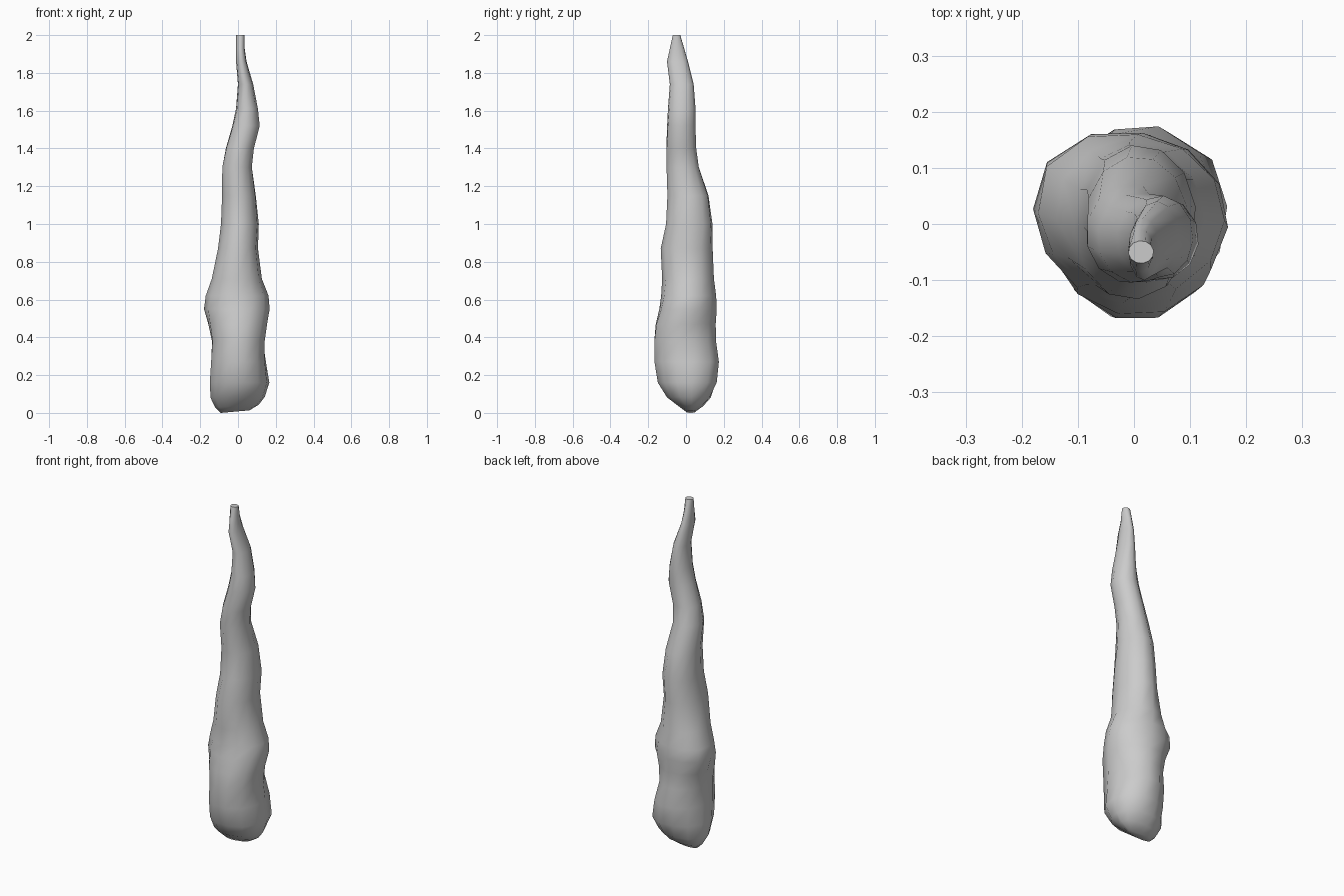
import bpy
import bmesh
from math import cos, sin, radians, tau, exp

SIDES = 12

# Profile in hundredths: height, then left/right limits (x) and front/back limits (y)
PROFILE = [
    (1, -9, 6, 0, 5), (3, -12, 11, -4, 9), (8, -14.5, 14, -10, 13),
    (16, -15, 16, -15, 15.5), (27, -14.5, 14.5, -17, 17), (38, -14, 14, -17, 16.5),
    (47, -15.5, 15, -16, 16), (55, -17, 16.5, -14, 16), (62, -16, 16, -13, 15.5),
    (71, -13.5, 12.5, -12.5, 14.5), (87, -10.5, 10.5, -14, 14), (100, -9, 11, -11.5, 14),
    (115, -8.5, 9.5, -10, 12), (130, -8.5, 7.5, -10.5, 7), (140, -6.5, 8.5, -10.5, 5.5),
    (152, -3, 11.5, -10, 5), (161, -1, 10.5, -9.5, 5), (174, 0, 8, -8.5, 4),
    (186, -1, 4.5, -10, 1), (193, -1, 3.5, -8.5, -1), (200, -1, 3.5, -7, -3),
]

# Swellings and hollows: direction in degrees, height, vertical reach, amount
LUMPS = [(50, 0.2, 0.09, 0.025), (140, 0.6, 0.1, 0.025), (-40, 0.45, 0.1, 0.01),
         (-75, 0.95, 0.12, -0.012), (45, 0.42, 0.06, -0.012)]


def swelling(angle, z):
    """Radial offset from the lumps at a point of the surface."""
    total = 0.0
    for direction, height, reach, amount in LUMPS:
        facing = max(0.0, cos(angle - radians(direction)))
        total += amount * facing ** 4 * exp(-((z - height) / reach) ** 2)
    return total


def add_ring(bm, row, index):
    """One oval cross-section, turned a little further at each level."""
    z, left, right, front, back = (value / 100 for value in row)
    ring = []
    for side in range(SIDES):
        angle = tau * side / SIDES + index * 0.06
        bump = swelling(angle, z)
        x = (left + right) / 2 + ((right - left) / 2 * 1.01 + bump) * cos(angle)
        y = (front + back) / 2 + ((back - front) / 2 * 1.01 + bump) * sin(angle)
        # The underside leans up towards one side
        lean = 0.1 * max(0.0, x + 0.09) * max(0.0, 1 - z / 0.1)
        ring.append(bm.verts.new((x, y, z + lean - (0.01 if index == 0 else 0))))
    return ring


def make_material(name, colour):
    material = bpy.data.materials.new(name)
    material.use_nodes = True
    material.diffuse_color = colour
    material.node_tree.nodes["Principled BSDF"].inputs["Base Color"].default_value = colour
    return material


default_cube = bpy.data.objects.get("Cube")
if default_cube:
    bpy.data.objects.remove(default_cube, do_unlink=True)

# Crooked tapering body, skinned between the rings and capped at both ends
bm = bmesh.new()
rings = [add_ring(bm, row, index) for index, row in enumerate(PROFILE)]
for lower, upper in zip(rings, rings[1:]):
    for side in range(SIDES):
        following = (side + 1) % SIDES
        bm.faces.new((lower[side], lower[following], upper[following], upper[side]))
bm.faces.new(list(reversed(rings[0])))
bm.faces.new(rings[-1])
bmesh.ops.recalc_face_normals(bm, faces=bm.faces)

mesh = bpy.data.meshes.new("tapered_spike")
bm.to_mesh(mesh)
bm.free()
spike = bpy.data.objects.new("tapered_spike", mesh)
bpy.context.collection.objects.link(spike)
mesh.materials.append(make_material("pale_grey", (0.6, 0.6, 0.6, 1.0)))

# Smooth body with a crisp tip
bpy.ops.object.select_all(action='DESELECT')
spike.select_set(True)
bpy.context.view_layer.objects.active = spike
bpy.ops.object.shade_smooth_by_angle(angle=radians(60))
